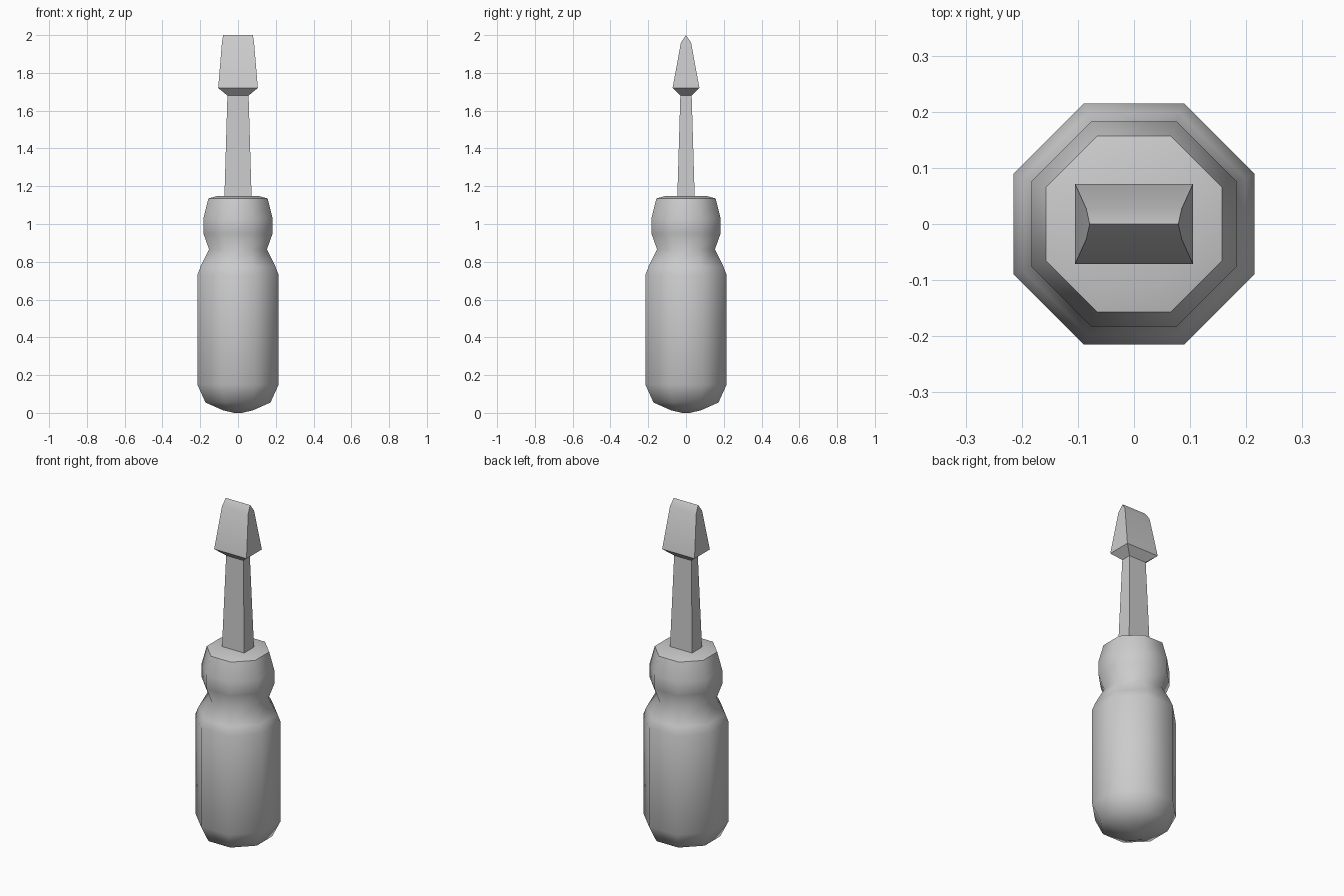
import bpy, bmesh, math

if "Cube" in bpy.data.objects:
    bpy.data.objects.remove(bpy.data.objects["Cube"])


def octagon(r):
    c = r * math.tan(math.pi / 8)
    return [(r, -c), (r, c), (c, r), (-c, r), (-r, c), (-r, -c), (-c, -r), (c, -r)]


def rectangle(x, y):
    return [(x, -y), (x, y), (-x, y), (-x, -y)]


def loft(name, sections, angle):
    """Skin a stack of (z, outline) sections and close both ends."""
    bm = bmesh.new()
    rings = [[bm.verts.new((x, y, z)) for x, y in pts] for z, pts in sections]
    for a, b in zip(rings, rings[1:]):
        n = len(a)
        for i in range(n):
            j = (i + 1) % n
            bm.faces.new((a[i], a[j], b[j], b[i]))
    bm.faces.new(rings[0][::-1])
    bm.faces.new(rings[-1])
    # collapse zero-width sections to a clean edge
    bmesh.ops.remove_doubles(bm, verts=bm.verts, dist=1e-5)
    bmesh.ops.recalc_face_normals(bm, faces=bm.faces)
    mesh = bpy.data.meshes.new(name)
    bm.to_mesh(mesh)
    bm.free()
    obj = bpy.data.objects.new(name, mesh)
    bpy.context.collection.objects.link(obj)
    bpy.ops.object.select_all(action='DESELECT')
    bpy.context.view_layer.objects.active = obj
    obj.select_set(True)
    bpy.ops.object.shade_smooth_by_angle(angle=math.radians(angle))
    return obj


# Octagonal grip: rounded butt, straight body, pinched neck, collar, cap
grip = [(0.0, 0.02), (0.014, 0.08), (0.055, 0.172), (0.15, 0.215), (0.73, 0.215),
        (0.775, 0.198), (0.865, 0.153), (0.95, 0.183), (1.03, 0.183),
        (1.135, 0.157), (1.148, 0.11)]
loft("handle", [(z, octagon(r)) for z, r in grip], 50)

# Tapered shaft flaring into a wedge-shaped flat blade
blade = [(1.14, 0.072, 0.046), (1.68, 0.056, 0.03), (1.72, 0.105, 0.071),
         (1.96, 0.085, 0.027)]
sections = [(z, rectangle(x, y)) for z, x, y in blade]
ob = loft("shaft_and_blade", sections + [(2.0, rectangle(0.079, 0.0001))], 40)
